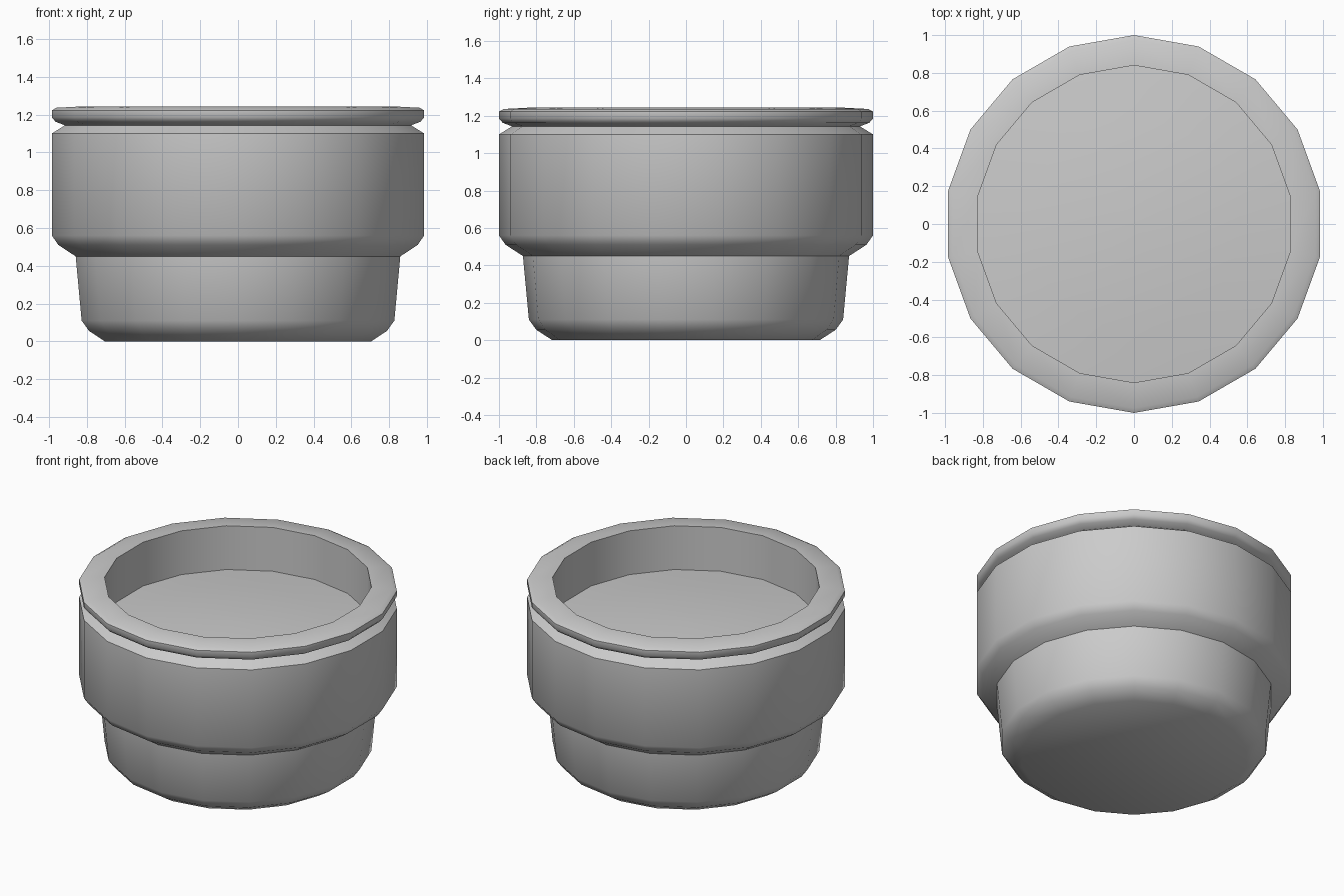
import bpy, bmesh
from math import sin, cos, pi, radians

if "Cube" in bpy.data.objects:
    bpy.data.objects.remove(bpy.data.objects["Cube"])

SIDES = 18


def lathe(name, profile):
    """Revolve (radius, z) points round z, capping both ends."""
    bm = bmesh.new()
    rings = []
    for r, z in profile:
        rings.append([bm.verts.new((r * sin(2 * pi * i / SIDES),
                                    r * cos(2 * pi * i / SIDES), z))
                      for i in range(SIDES)])
    for a, b in zip(rings, rings[1:]):
        for i in range(SIDES):
            j = (i + 1) % SIDES
            bm.faces.new((a[i], a[j], b[j], b[i]))
    bm.faces.new(rings[0])
    bm.faces.new(rings[-1])
    bmesh.ops.recalc_face_normals(bm, faces=bm.faces)
    mesh = bpy.data.meshes.new(name)
    bm.to_mesh(mesh)
    bm.free()
    ob = bpy.data.objects.new(name, mesh)
    bpy.context.collection.objects.link(ob)
    bpy.context.view_layer.objects.active = ob
    ob.select_set(True)
    bpy.ops.object.shade_smooth_by_angle(angle=radians(42))
    ob.select_set(False)
    return ob


# Stepped pot: foot, wide body, groove, rim, then recessed floor
lathe("stepped_pot", [
    (0.715, 0.0), (0.80, 0.055), (0.84, 0.11),      # rounded foot
    (0.872, 0.45),                                  # tapered lower wall
    (0.965, 0.51), (1.0, 0.56),                     # rounded shoulder
    (1.0, 1.10), (0.93, 1.143),                     # body and groove
    (0.98, 1.162), (1.0, 1.185),                    # underside of rim
    (1.0, 1.222), (0.975, 1.236),                   # rounded rim edge
    (0.84, 1.243), (0.84, 0.94),                    # inner wall
    (0.56, 0.968), (0.28, 0.985), (0.05, 0.99),     # slightly domed floor
])
